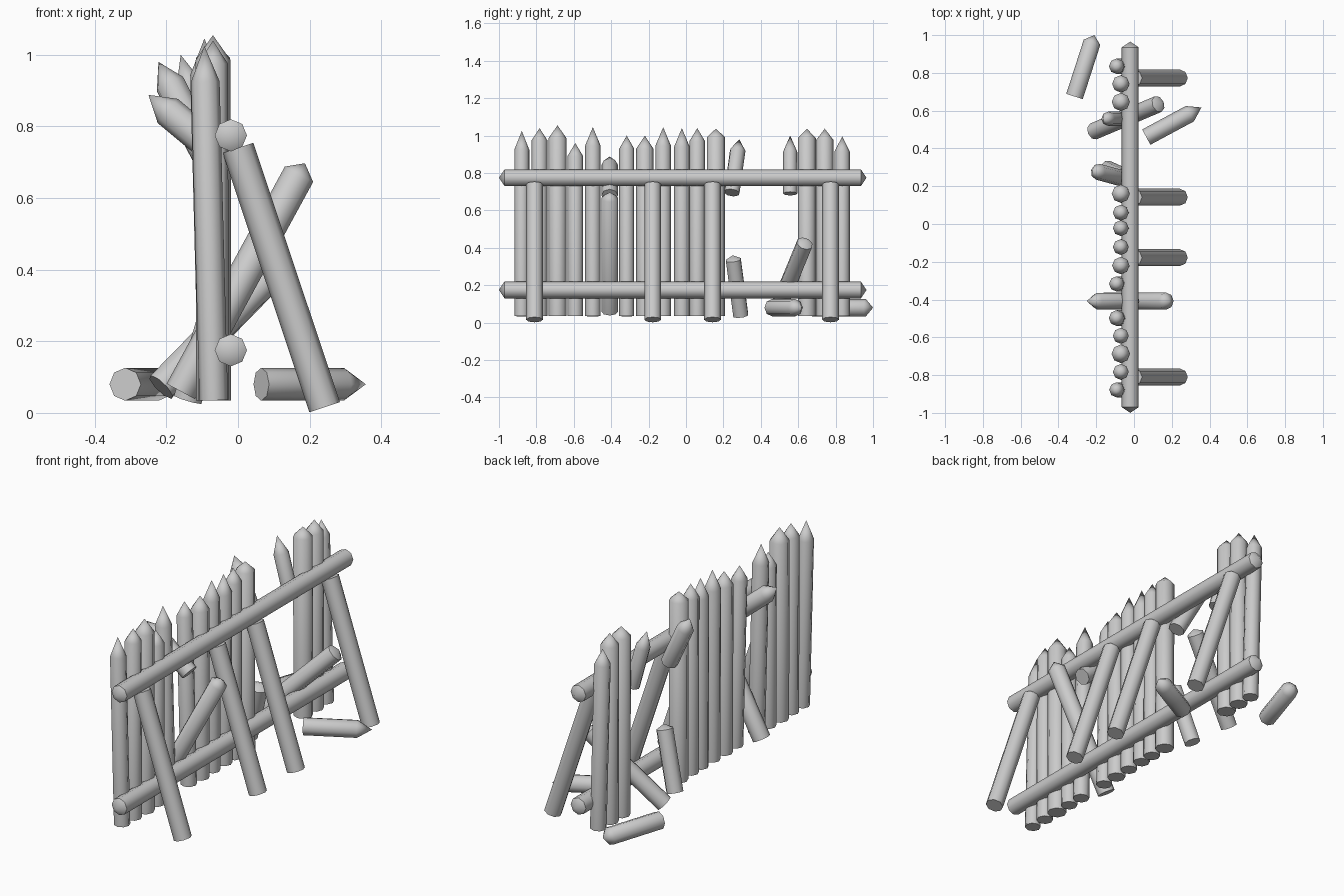
import bpy, bmesh, math
from mathutils import Vector

cube = bpy.data.objects.get("Cube")
if cube:
    bpy.data.objects.remove(cube, do_unlink=True)

wood = bpy.data.materials.new("weathered_grey")
wood.use_nodes = True
GREY = (0.6, 0.6, 0.6, 1)
wood.diffuse_color = GREY
wood.node_tree.nodes["Principled BSDF"].inputs["Base Color"].default_value = GREY

SIDES = 8


def log(name, start, end, r=0.045, point=0.0, butt=0.0):
    """Eight-sided log from start to end; point and butt are cone lengths."""
    start, end = Vector(start), Vector(end)
    axis = end - start
    length = axis.length
    rot = axis.to_track_quat('Z', 'Y')
    bm = bmesh.new()

    def ring(h):
        step = math.tau / SIDES
        return [bm.verts.new((r * math.cos(i * step), r * math.sin(i * step), h))
                for i in range(SIDES)]

    def cap(verts, h, cone, up):
        if not cone:
            bm.faces.new(verts if up else verts[::-1])
            return
        apex = bm.verts.new((0, 0, h))
        for i in range(SIDES):
            a, b = verts[i], verts[(i + 1) % SIDES]
            bm.faces.new((a, b, apex) if up else (b, a, apex))

    low, high = ring(butt), ring(length - point)
    for i in range(SIDES):
        j = (i + 1) % SIDES
        bm.faces.new((low[i], low[j], high[j], high[i]))
    cap(low, 0, butt, False)
    cap(high, length, point, True)
    mesh = bpy.data.meshes.new(name)
    bm.to_mesh(mesh)
    bm.free()
    mesh.materials.append(wood)
    obj = bpy.data.objects.new(name, mesh)
    obj.location = start
    obj.rotation_mode = 'QUATERNION'
    obj.rotation_quaternion = rot
    bpy.context.collection.objects.link(obj)
    bpy.ops.object.select_all(action='DESELECT')
    obj.select_set(True)
    bpy.context.view_layer.objects.active = obj
    bpy.ops.object.shade_smooth_by_angle(angle=math.radians(50))
    return obj


# Two long rails
for name, z in (("lower_rail", 0.175), ("upper_rail", 0.775)):
    log(name, (-0.02, -1, z), (-0.02, 0.965, z), 0.045, 0.03, 0.03)

# Slanted braces
for i, y in enumerate((-0.81, -0.178, 0.142, 0.773)):
    log(f"brace_{i + 1}", (0.242, y, 0.016), (0.0, y, 0.74), 0.045)

# Upright stakes: y, tip height, radius, point length, whether it leans back
STAKES = (
    (-0.878, 1.025, 0.04, 0.1, True), (-0.783, 1.04, 0.042, 0.065, False),
    (-0.687, 1.055, 0.049, 0.07, False), (-0.592, 0.96, 0.042, 0.07, False),
    (-0.498, 1.045, 0.042, 0.1, True), (-0.317, 1.0, 0.04, 0.07, True),
    (-0.22, 1.0, 0.046, 0.07, False), (-0.122, 1.045, 0.042, 0.1, False),
    (-0.022, 1.04, 0.042, 0.1, False), (0.06, 1.04, 0.042, 0.07, False),
    (0.16, 1.037, 0.048, 0.045, False), (0.646, 1.037, 0.048, 0.05, False),
    (0.742, 1.037, 0.046, 0.06, False), (0.835, 0.995, 0.041, 0.08, True),
)
for i, (y, tip, r, point, leans) in enumerate(STAKES):
    log(f"stake_{i + 1}", (-0.068, y, 0.035),
        (-0.094 if leans else -0.07, y, tip), r, point)

# Snapped stakes: upper stumps still held by the upper rail
log("snapped_top_1", (0.0, -0.408, 0.68), (-0.25, -0.408, 0.888), 0.044, 0.07)
log("snapped_top_2", (-0.075, 0.245, 0.695), (-0.222, 0.285, 0.98), 0.043, 0.07)
log("snapped_top_3", (-0.075, 0.557, 0.69), (-0.16, 0.557, 1.0), 0.038, 0.09)

# Snapped stakes: lower halves leaning through the fence
log("snapped_base_1", (-0.16, -0.408, 0.06), (0.187, -0.408, 0.697), 0.045, 0.035)
log("snapped_base_2", (-0.14, 0.293, 0.038), (-0.045, 0.25, 0.36), 0.043, 0.025)
log("snapped_base_3", (-0.215, 0.49, 0.072), (0.145, 0.642, 0.44), 0.045, 0.025)

# Pieces lying on the ground
log("fallen_piece_1", (0.065, 0.46, 0.08), (0.357, 0.617, 0.08), 0.046, 0.07)
log("fallen_piece_2", (-0.315, 0.675, 0.08), (-0.21, 1.0, 0.08), 0.046, 0.04)
